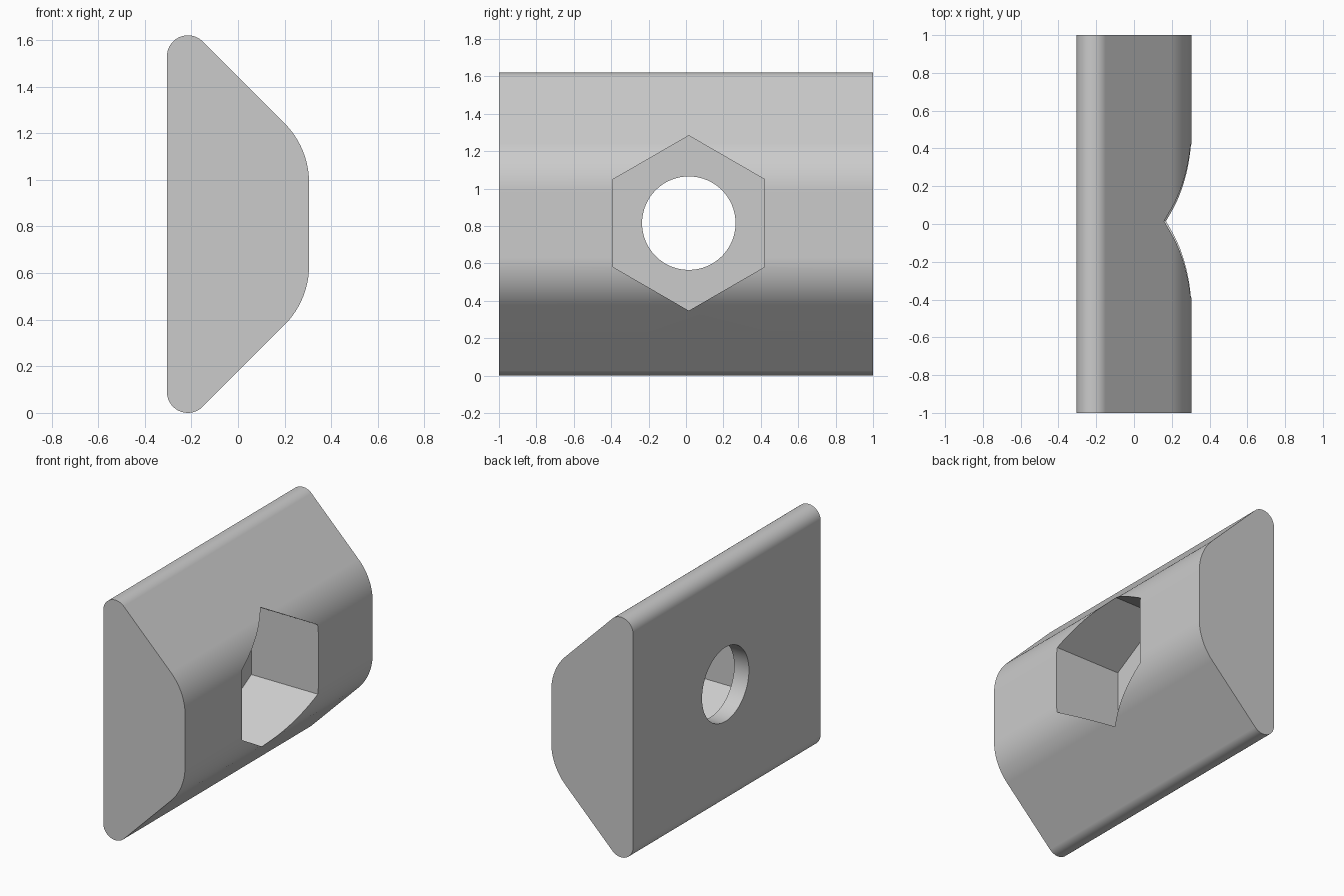
import bpy, bmesh, math
from math import radians, cos, sin
from mathutils import Matrix

cube = bpy.data.objects.get("Cube")
if cube:
    bpy.data.objects.remove(cube, do_unlink=True)

LENGTH, HEIGHT, HALF_W = 2.0, 1.62, 0.305
LIP_R, SHOULDER_R = 0.09, 0.36
FLOOR_X = -0.195
HOLE_Y, HOLE_Z = 0.015, 0.815

grey = bpy.data.materials.new("plain grey")
grey.use_nodes = True
colour = (0.6, 0.6, 0.6, 1)
grey.diffuse_color = colour
grey.node_tree.nodes["Principled BSDF"].inputs["Base Color"].default_value = colour


def make_object(name, bm):
    bmesh.ops.recalc_face_normals(bm, faces=bm.faces)
    mesh = bpy.data.meshes.new(name)
    bm.to_mesh(mesh)
    bm.free()
    mesh.materials.append(grey)
    obj = bpy.data.objects.new(name, mesh)
    bpy.context.collection.objects.link(obj)
    return obj


def arc(cx, cz, r, start, end, steps=12):
    angles = [radians(start + (end - start) * i / steps) for i in range(steps + 1)]
    return [(cx + r * cos(a), cz + r * sin(a)) for a in angles]


def prism_cutter(name, sides, radius, x0, x1, turn=0):
    """Prism lying along x, centred on the hole."""
    bm = bmesh.new()
    bmesh.ops.create_cone(bm, cap_ends=True, segments=sides, radius1=radius,
                          radius2=radius, depth=x1 - x0)
    place = (Matrix.Translation(((x0 + x1) / 2, HOLE_Y, HOLE_Z))
             @ Matrix.Rotation(radians(90), 4, 'Y')
             @ Matrix.Rotation(radians(turn), 4, 'Z'))
    bmesh.ops.transform(bm, matrix=place, verts=bm.verts)
    obj = make_object(name, bm)
    obj.hide_render = True
    return obj


# Half of the section: round lip, sloped side, rounded shoulder
slope_top = HEIGHT - LIP_R + LIP_R * sin(radians(45))
slope_start = -HALF_W + LIP_R + LIP_R * cos(radians(45))
shoulder_x = HALF_W - SHOULDER_R
slope_end = shoulder_x + SHOULDER_R * cos(radians(45))
shoulder_z = slope_top - (slope_end - slope_start) - SHOULDER_R * sin(radians(45))
upper = (arc(-HALF_W + LIP_R, HEIGHT - LIP_R, LIP_R, 180, 45, 20)
         + arc(shoulder_x, shoulder_z, SHOULDER_R, 45, 0))
section = upper + [(x, HEIGHT - z) for x, z in reversed(upper)]

# Extruded body
bm = bmesh.new()
face = bm.faces.new([bm.verts.new((x, -LENGTH / 2, z)) for x, z in section])
new = bmesh.ops.extrude_face_region(bm, geom=[face])["geom"]
bmesh.ops.translate(bm, vec=(0, LENGTH, 0),
                    verts=[v for v in new if isinstance(v, bmesh.types.BMVert)])
body = make_object("slot_nut_body", bm)

# Hexagonal pocket and round through hole
cutters = [prism_cutter("hex_pocket_cutter", 6, 0.468, FLOOR_X, 0.6),
           prism_cutter("round_hole_cutter", 64, 0.25, -0.6, 0.5)]

# Put corners of the pocket at top and bottom
pocket = cutters[0].data
if max(v.co.z for v in pocket.vertices) - HOLE_Z < 0.45:
    spin = (Matrix.Translation((0, HOLE_Y, HOLE_Z)) @ Matrix.Rotation(radians(30), 4, 'X')
            @ Matrix.Translation((0, -HOLE_Y, -HOLE_Z)))
    pocket.transform(spin)

bpy.ops.object.select_all(action='DESELECT')
bpy.context.view_layer.objects.active = body
body.select_set(True)
for cutter in cutters:
    mod = body.modifiers.new(cutter.name, 'BOOLEAN')
    mod.operation = 'DIFFERENCE'
    mod.solver = 'EXACT'
    mod.object = cutter
    bpy.ops.object.modifier_apply(modifier=mod.name)
    bpy.data.objects.remove(cutter, do_unlink=True)

# Smooth rounds, crisp edges
bpy.ops.object.shade_smooth_by_angle(angle=radians(25))
weighted = body.modifiers.new("weighted_normals", 'WEIGHTED_NORMAL')
weighted.keep_sharp = True
